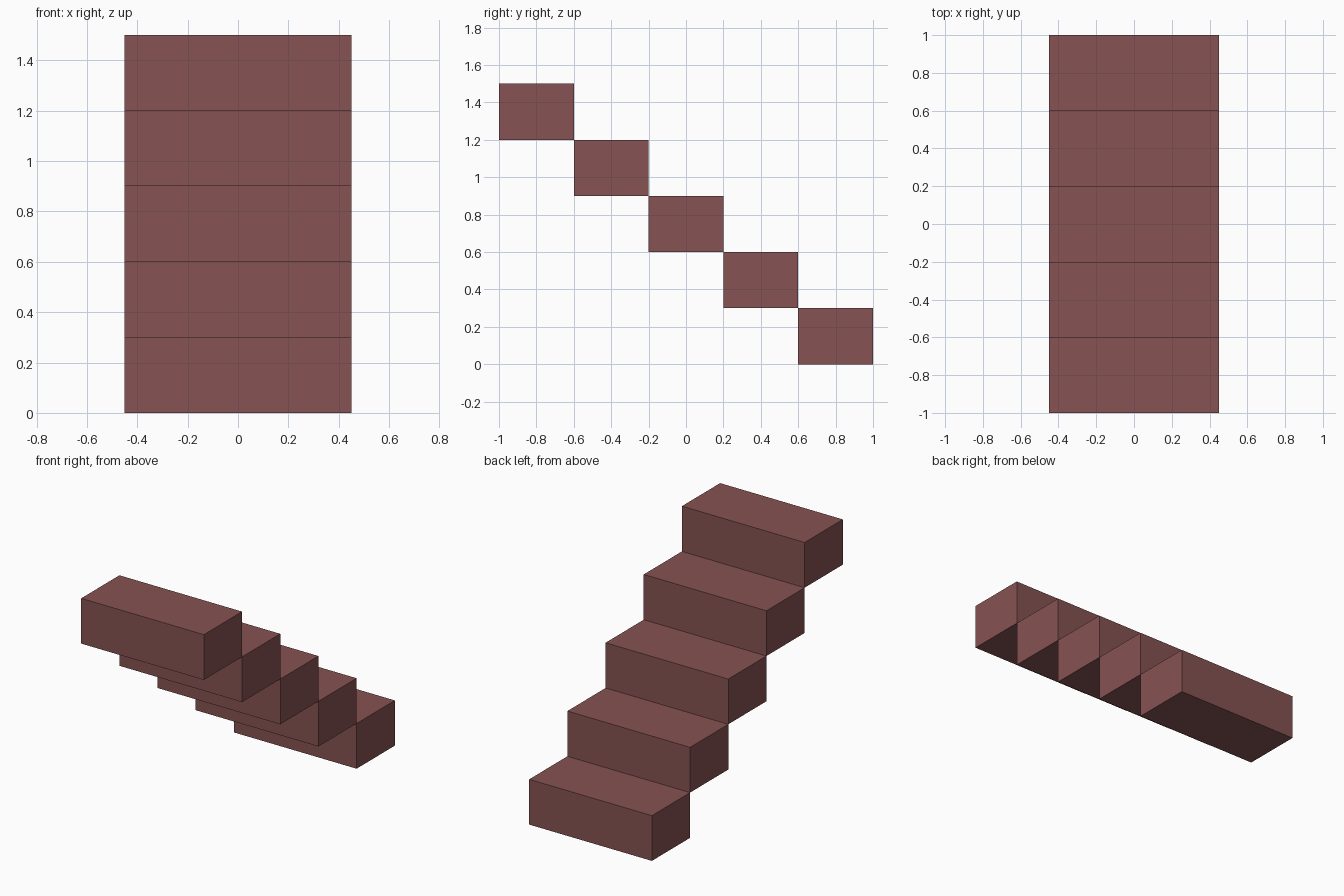
import bpy

if "Cube" in bpy.data.objects:
    bpy.data.objects.remove(bpy.data.objects["Cube"])

STEPS = 5
WIDTH, DEPTH, RISE = 0.9, 0.4, 0.3

# Reddish brown shared by every step
brown = bpy.data.materials.new("reddish_brown")
brown.diffuse_color = (0.24, 0.085, 0.085, 1.0)
brown.use_nodes = True
brown.node_tree.nodes["Principled BSDF"].inputs["Base Color"].default_value = brown.diffuse_color


def add_box(name, centre, size):
    bpy.ops.mesh.primitive_cube_add(size=1, location=centre)
    box = bpy.context.object
    box.name = name
    box.scale = size
    bpy.ops.object.transform_apply(location=False, rotation=False, scale=True)
    box.data.materials.append(brown)
    return box


# Steps climb from the back (+y) up to the front (-y), touching at their edges
for i in range(STEPS):
    y = (STEPS - 1) * DEPTH / 2 - i * DEPTH
    add_box(f"step_{i + 1}", (0, y, (i + 0.5) * RISE), (WIDTH, DEPTH, RISE))
